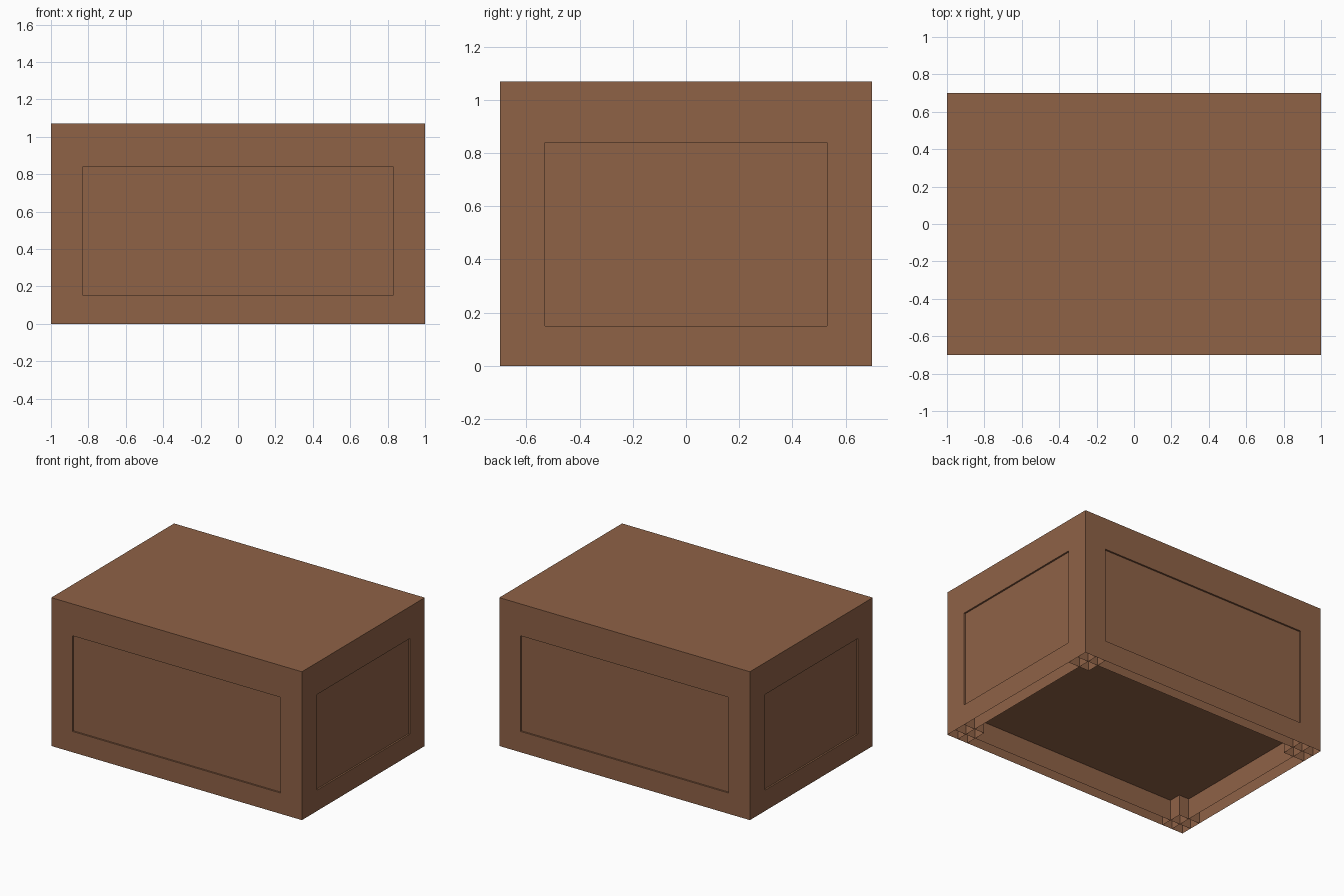
import bpy
import bmesh
from mathutils import Vector

HX, HY, H = 1.0, 0.70, 1.07       # half width, half depth, height
PX, PY = 0.83, 0.53               # inner edges of corner posts
RX, RY = 0.91, 0.62               # inner faces of bottom rails
Z0, Z1 = 0.15, 0.84               # panel bottom and top
RECESS = 0.012

if "Cube" in bpy.data.objects:
    bpy.data.objects.remove(bpy.data.objects["Cube"], do_unlink=True)

brown = bpy.data.materials.new("brown wood")
brown.use_nodes = True
brown.diffuse_color = (0.275, 0.122, 0.062, 1)
shader = next(n for n in brown.node_tree.nodes if n.type == "BSDF_PRINCIPLED")
shader.inputs["Base Color"].default_value = brown.diffuse_color
shader.inputs["Roughness"].default_value = 0.8


def finish(name, bm):
    mesh = bpy.data.meshes.new(name)
    bm.to_mesh(mesh)
    bm.free()
    mesh.materials.append(brown)
    obj = bpy.data.objects.new(name, mesh)
    bpy.context.collection.objects.link(obj)
    return obj


def quad(bm, corners):
    return bm.faces.new([bm.verts.new(c) for c in corners])


def wall(bm, a, b):
    """Upright board face between two ground points."""
    quad(bm, [(*a, 0), (*b, 0), (*b, Z0), (*a, Z0)])


# Cabinet shell, open underneath, with a recessed panel on each side
bm = bmesh.new()
bmesh.ops.create_cube(bm, size=1)
for v in bm.verts:
    v.co = Vector((v.co.x * 2 * HX, v.co.y * 2 * HY, (v.co.z + 0.5) * H))
bm.normal_update()
bmesh.ops.delete(bm, geom=[f for f in bm.faces if f.normal.z < -0.9], context="FACES")
cuts = [((s * PX, 0, 0), (1, 0, 0)) for s in (-1, 1)]
cuts += [((0, s * PY, 0), (0, 1, 0)) for s in (-1, 1)]
cuts += [((0, 0, z), (0, 0, 1)) for z in (Z0, Z1)]
for co, no in cuts:
    bmesh.ops.bisect_plane(bm, geom=bm.verts[:] + bm.edges[:] + bm.faces[:],
                           plane_co=co, plane_no=no)
bm.normal_update()
panels = []
for f in bm.faces:
    c = f.calc_center_median()
    if abs(f.normal.z) < 0.1 and Z0 < c.z < Z1 and (abs(c.x) < 0.1 or abs(c.y) < 0.1):
        panels.append(f)
for f in panels:
    inward = -f.normal.copy() * RECESS
    new = bmesh.ops.extrude_discrete_faces(bm, faces=[f])["faces"][0]
    rim = list(zip([l.vert for l in new.loops], [v.co.copy() for v in new.verts]))
    bmesh.ops.translate(bm, verts=[v for v, _ in rim], vec=inward)
    # Side walls of the recess
    for (va, ca), (vb, cb) in zip(rim, rim[1:] + rim[:1]):
        if not bm.edges.get((va, vb)).link_faces[1:]:
            quad(bm, [ca, cb, vb.co, va.co])
bmesh.ops.remove_doubles(bm, verts=bm.verts[:], dist=0.0005)
bmesh.ops.dissolve_limit(bm, angle_limit=0.02, verts=bm.verts[:], edges=bm.edges[:])
bmesh.ops.recalc_face_normals(bm, faces=bm.faces[:])
finish("cabinet_shell", bm)

# Underside board above the open base
bm = bmesh.new()
e = 0.02
quad(bm, [(-HX + e, -HY + e, Z0), (-HX + e, HY - e, Z0),
          (HX - e, HY - e, Z0), (HX - e, -HY + e, Z0)])
finish("underside_board", bm)

# Inner faces of the hollow bottom rails
bm = bmesh.new()
for s in (-1, 1):
    wall(bm, (s * RX, -s * HY), (s * RX, s * HY))
    wall(bm, (s * HX, s * RY), (-s * HX, s * RY))
finish("bottom_rails", bm)

# Inner faces of the hollow corner posts
bm = bmesh.new()
for sx in (-1, 1):
    for sy in (-1, 1):
        wall(bm, (sx * PX, sy * PY), (sx * PX, sy * HY))
        wall(bm, (sx * PX, sy * PY), (sx * HX, sy * PY))
finish("corner_posts", bm)
